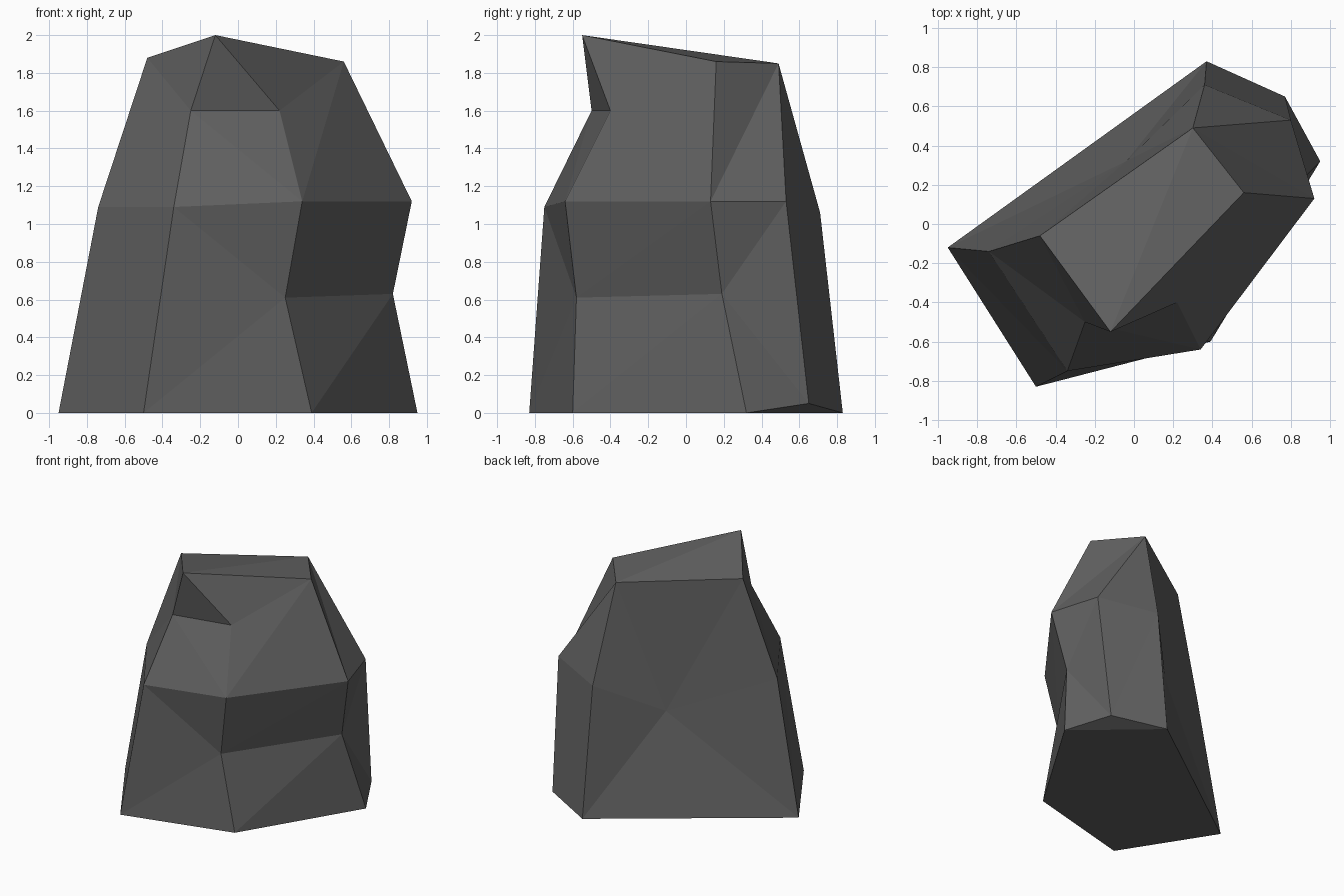
import bpy, bmesh

if "Cube" in bpy.data.objects:
    bpy.data.objects.remove(bpy.data.objects["Cube"])

bm = bmesh.new()


def column(*points):
    """One ridge line of the rock, from the ground upwards."""
    return [bm.verts.new(p) for p in points]


def stitch(left, right, steps):
    """Triangulate between two ridges, climbing L(eft) or R(ight) each step."""
    i = j = 0
    for s in steps:
        if s == "L":
            bm.faces.new((left[i], right[j], left[i + 1]))
            i += 1
        else:
            bm.faces.new((left[i], right[j], right[j + 1]))
            j += 1


# Ridges around the rock
west = column((-.95, -.12, 0), (-.74, -.14, 1.09), (-.48, -.06, 1.88))
front = column((-.5, -.83, 0), (-.34, -.75, 1.09), (-.25, -.5, 1.6), (-.12, -.55, 2))
notch = column((.39, -.6, 0), (.25, -.58, .61), (.34, -.64, 1.12), (.22, -.4, 1.6))
east = column((.95, .32, 0), (.82, .19, .63), (.92, .13, 1.12), (.56, .16, 1.86))
corner = column((.77, .65, .05), (.8, .53, 1.12))
back = column((.37, .83, 0), (.36, .71, 1.06), (.3, .49, 1.85))
dent = bm.verts.new((-.04, .32, .81))

# Facets between neighbouring ridges
stitch(west, front, "RLRLR")
stitch(front, notch, "RLRLRL")
stitch(notch + front[-1:], east, "RLRLRLL")
stitch(east, corner + back[-1:], "LRLRL")
stitch(corner, back, "RLR")

# Dented back face, as a fan
rim = back + west[::-1]
for a, b in zip(rim, rim[1:] + rim[:1]):
    bm.faces.new((dent, a, b))

# Top and underside
bm.faces.new((front[-1], east[-1], back[-1]))
bm.faces.new((front[-1], back[-1], west[-1]))
bm.faces.new((west[0], back[0], east[0], notch[0], front[0]))
bm.faces.new((back[0], corner[0], east[0]))

bmesh.ops.recalc_face_normals(bm, faces=bm.faces[:])
mesh = bpy.data.meshes.new("rock")
bm.to_mesh(mesh)
bm.free()

stone = bpy.data.materials.new("dark grey stone")
stone.diffuse_color = (.12, .12, .12, 1)
stone.use_nodes = True
stone.node_tree.nodes["Principled BSDF"].inputs["Base Color"].default_value = stone.diffuse_color
mesh.materials.append(stone)
bpy.context.collection.objects.link(bpy.data.objects.new("rock", mesh))
